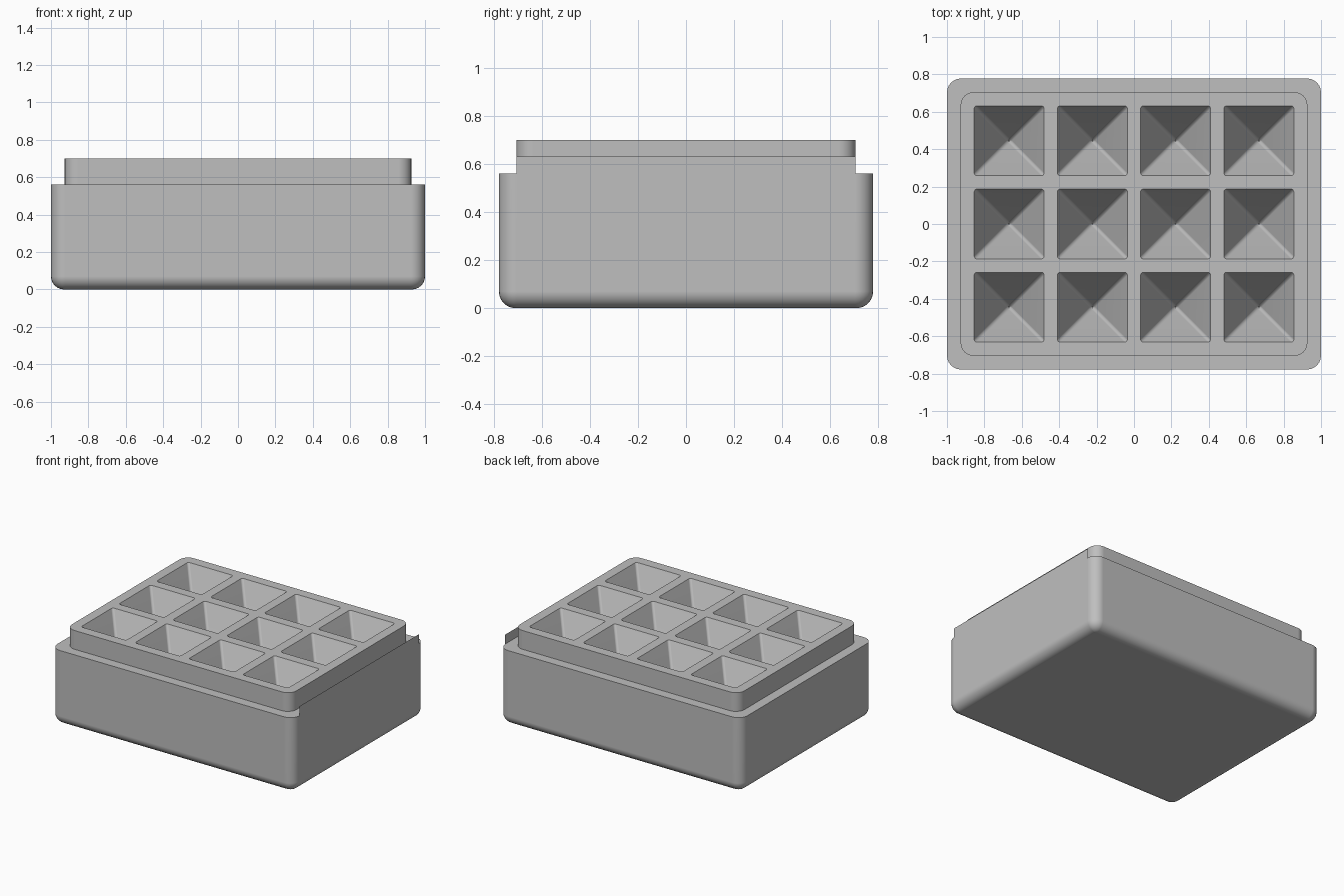
import bpy
import bmesh
from math import pi, sin, cos

cube = bpy.data.objects.get("Cube")
if cube:
    bpy.data.objects.remove(cube, do_unlink=True)

SEGS = 6                      # segments per rounded corner
LEDGE, TOP = 0.56, 0.70       # heights of the step and of the tray top
FILLET = 0.07

grey = bpy.data.materials.new("plain_grey")
grey.use_nodes = True
grey.diffuse_color = (0.52, 0.52, 0.52, 1)
for node in grey.node_tree.nodes:
    if node.type == 'BSDF_PRINCIPLED':
        node.inputs["Base Color"].default_value = grey.diffuse_color


def ring(bm, hx, hy, r, z, cx=0, cy=0):
    """Rounded rectangle of vertices, given half sizes and corner radius."""
    verts = []
    for k, (sx, sy) in enumerate([(1, 1), (-1, 1), (-1, -1), (1, -1)]):
        for i in range(SEGS + 1):
            a = (k + i / SEGS) * pi / 2
            verts.append(bm.verts.new((cx + sx * (hx - r) + r * cos(a),
                                       cy + sy * (hy - r) + r * sin(a), z)))
    return verts


def loft(bm, rings):
    """Bridge successive rings with quads."""
    for a, b in zip(rings, rings[1:]):
        for i in range(len(a)):
            j = (i + 1) % len(a)
            bm.faces.new((a[i], a[j], b[j], b[i]))


def loop_edges(bm, verts):
    return [bm.edges.get((v, verts[i - 1])) for i, v in enumerate(verts)]


def make_object(name, bm):
    mesh = bpy.data.meshes.new(name)
    bm.to_mesh(mesh)
    bm.free()
    mesh.materials.append(grey)
    obj = bpy.data.objects.new(name, mesh)
    bpy.context.collection.objects.link(obj)
    return obj


# Outer shell: rounded bottom, straight walls, step, then the raised tray
bm = bmesh.new()
shell = []
for i in range(SEGS + 1):
    a = i / SEGS * pi / 2
    inset = FILLET * (1 - sin(a))
    shell.append(ring(bm, 1 - inset, 0.778 - inset, 0.075 - inset,
                      FILLET * (1 - cos(a))))
shell.append(ring(bm, 1, 0.778, 0.075, LEDGE))
shell.append(ring(bm, 0.927, 0.705, 0.07, LEDGE))
shell.append(ring(bm, 0.927, 0.705, 0.07, TOP))
loft(bm, shell)
bm.faces.new(shell[0])
rim_edges = loop_edges(bm, shell[-1])

# Pyramid wells, four by three, with softly rounded corners and tips
PITCH, HALF, DEPTH, R = 0.445, 0.187, 0.37, 0.016
for col in range(4):
    for row in range(3):
        cx, cy = (col - 1.5) * PITCH, (row - 1) * PITCH
        well = [ring(bm, h, h, r, TOP - d, cx, cy) for h, r, d in
                [(HALF, R, 0), (R, R, DEPTH - 0.02),
                 (R * 0.6, R * 0.6, DEPTH - 0.007)]]
        loft(bm, well)
        tip = bm.verts.new((cx, cy, TOP - DEPTH))
        last = well[-1]
        for i, v in enumerate(last):
            bm.faces.new((last[i - 1], v, tip))
        rim_edges += loop_edges(bm, well[0])

# Flat top between the wells
bmesh.ops.triangle_fill(bm, use_beauty=True, edges=rim_edges, normal=(0, 0, 1))
bmesh.ops.recalc_face_normals(bm, faces=bm.faces)
tray = make_object("tray_block", bm)

bpy.ops.object.select_all(action='DESELECT')
tray.select_set(True)
bpy.context.view_layer.objects.active = tray
bpy.ops.object.shade_smooth_by_angle()
weighted = tray.modifiers.new("even_shading", 'WEIGHTED_NORMAL')
weighted.keep_sharp = True

# Paper-thin upright lip continuing the +x wall above the step
bm = bmesh.new()
bm.faces.new([bm.verts.new((1, y, z)) for y, z in
              [(-0.705, LEDGE), (0.705, LEDGE), (0.705, 0.63), (-0.705, 0.63)]])
make_object("left_lip", bm)
